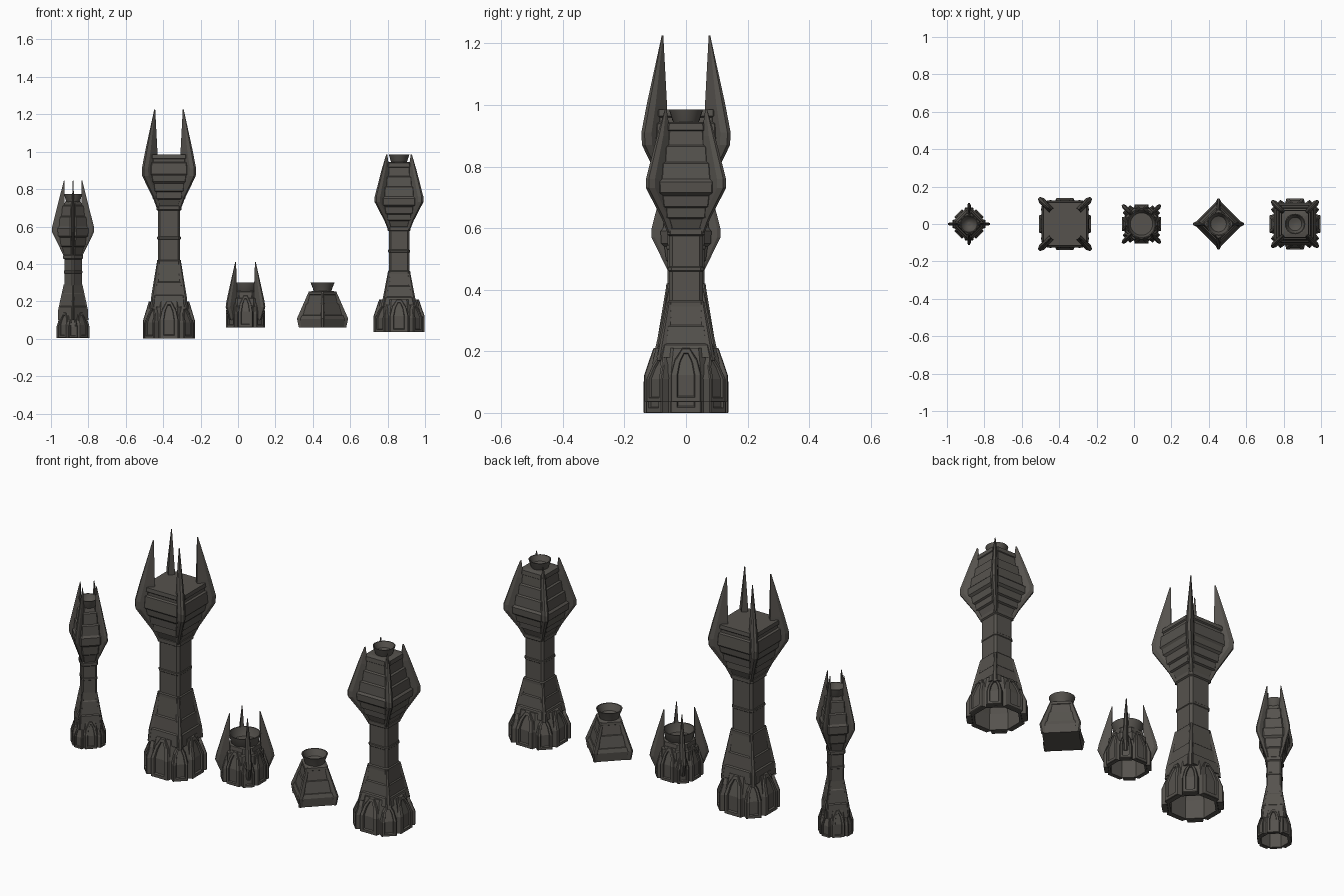
import bpy, bmesh, math
from mathutils import Matrix, Vector

stone = bpy.data.materials.new("dark_stone")
stone.diffuse_color = (0.092, 0.085, 0.075, 1)


def loft(name, rings, matrix, smooth=False):
    """Skin a list of equal-length closed rings and cap both ends with strips."""
    bm = bmesh.new()
    vs = [[bm.verts.new(p) for p in r] for r in rings]
    n = len(rings[0])
    for a, b in zip(vs, vs[1:]):
        for i in range(n):
            j = (i + 1) % n
            bm.faces.new((a[i], a[j], b[j], b[i]))
    for r in (vs[0], vs[-1]):
        for i in range(n // 2 - 1):
            bm.faces.new((r[i], r[i + 1], r[n - 2 - i], r[n - 1 - i]))
    bmesh.ops.recalc_face_normals(bm, faces=bm.faces)
    bm.transform(matrix)
    me = bpy.data.meshes.new(name)
    bm.to_mesh(me)
    bm.free()
    me.materials.append(stone)
    ob = bpy.data.objects.new(name, me)
    bpy.context.collection.objects.link(ob)
    if smooth:
        for p in me.polygons:
            p.use_smooth = True
        me.set_sharp_from_angle(angle=math.radians(40))


def square(h, z, c=0.2):
    """Square ring with chamfered corners; c is the chamfer as a share of h."""
    k = h * (1 - c)
    return [Vector(p) for p in ((h, -k, z), (h, k, z), (k, h, z), (-k, h, z),
                                (-h, k, z), (-h, -k, z), (-k, -h, z), (k, -h, z))]


def body(name, prof, m, c=0.2):
    loft(name, [square(h, z, c) for h, z in prof], m)


def bowl(name, prof, m):
    loft(name, [[Vector((r * math.cos(a * math.pi / 12), r * math.sin(a * math.pi / 12), z))
                 for a in range(24)] for r, z in prof], m, True)


def fins(name, prof, m):
    """Four corner blades; prof rows: z, inner x, outer x, half thickness."""
    for i in range(4):
        turn = Matrix.Rotation(math.pi / 4 + i * math.pi / 2, 4, 'Z')
        rings = []
        for z, a, b, t in prof:
            a, b = a * 1.414, b * 1.414 - t * 0.4
            s = max(a, b - t * 1.2)
            rings.append([Vector(p) for p in ((a, -t, z), (s, -t, z), (b, -t * .4, z),
                                              (b, t * .4, z), (s, t, z), (a, t, z))])
        loft(f"{name}_{i + 1}", rings, m @ turn)


def base(name, R, h, m):
    """Hollow eight-sided foot ringed with pointed arch niches."""
    oct_prof = [(.72, 1), (.87, .5), (.87, 0), (.78, 0), (.78, .5), (.62, .9)]
    body(name + "_shell", [(r * R, z * h) for r, z in oct_prof], m, 0.586)

    for i in range(8):
        corner = i % 2
        w, ph, pr = (.27 * R, .86 * h, 1.08 * R) if corner else (.35 * R, h, R)

        def arch(s, lift, inset):
            right = [(w, 0), (w, .5), (.72 * w, .8), (.25 * w, 1)]
            out = []
            for u, t in right + [(-u, t) for u, t in reversed(right)]:
                t = lift + t * (1 - lift * 2)
                r = pr - max(0, t - .5) * .44 * R - inset * R
                out.append(Vector((r, u * s, t * ph)))
            return out
        rings = [arch(1.1, 0, .2), arch(1.0, 0, .02), arch(.9, .01, 0),
                 arch(.62, .09, 0), arch(.55, .11, .06)]
        loft(f"{name}_arch_{i + 1}", rings, m @ Matrix.Rotation(i * math.pi / 4, 4, 'Z'))


def place(x, z=0, turned=False):
    m = Matrix.Translation((x, 0, z))
    if turned:  # corners on the axes, sizes given at the corners
        s = 1 / math.sqrt(2)
        m = m @ Matrix.Rotation(math.pi / 4, 4, 'Z') @ Matrix.Diagonal((s, s, 1, 1))
    return m


# Slim tower
m = place(-.882, 0, True)
base("slim_tower_base", .082, .135, place(-.882, .005) @ Matrix.Rotation(math.pi / 4, 4, 'Z'))
body("slim_tower_column", [(.088, .1), (.08, .17), (.073, .175), (.062, .24), (.057, .245),
     (.052, .285), (.052, .35), (.055, .352), (.055, .362), (.052, .364), (.052, .425),
     (.06, .43), (.06, .445), (.053, .45)], m)
body("slim_tower_head", [(.053, .44), (.07, .49), (.078, .495), (.085, .54), (.098, .55),
     (.1, .59), (.09, .6), (.085, .65), (.075, .655), (.068, .71), (.058, .715), (.05, .735)], m, .35)
fins("slim_tower_lower_fin", [(.1, .05, .085, .012), (.15, .05, .084, .012),
                              (.29, .035, .052, .007)], m)
fins("slim_tower_blade", [(.44, .03, .05, .007), (.57, .05, .116, .013), (.6, .05, .115, .013),
                          (.73, .046, .081, .009), (.845, .046, .05, .002)], m)
bowl("slim_tower_bowl", [(.025, .71), (.038, .735), (.048, .775), (.043, .775), (.03, .745),
                         (.01, .735)], place(-.882))

# Great tower
m = place(-.369)
base("great_tower_base", .138, .2, m)
body("great_tower_column", [(.1, .17), (.094, .23), (.087, .235), (.08, .30), (.074, .305),
     (.065, .40), (.065, .415), (.06, .42), (.06, .53), (.063, .533), (.063, .543),
     (.06, .546), (.06, .685), (.068, .69), (.068, .71), (.06, .715)], m)
body("great_tower_head", [(.06, .7), (.078, .745), (.088, .75), (.09, .785), (.1, .79),
     (.104, .83), (.114, .84), (.118, .87), (.126, .88), (.122, .94), (.112, .945),
     (.112, .96), (.118, .965), (.116, .985)], m, .25)
fins("great_tower_lower_fin", [(.16, .06, .1, .016), (.22, .06, .096, .016),
                               (.42, .045, .063, .008)], m)
fins("great_tower_blade", [(.7, .045, .066, .01), (.75, .05, .085, .014), (.87, .072, .143, .018),
                           (.91, .072, .145, .018), (1.0, .073, .128, .016),
                           (1.225, .075, .079, .002)], m)

# Spiked brazier
m = place(.04)
base("spiked_brazier_base", .105, .17, place(.04, .06))
body("spiked_brazier_collar", [(.085, .17), (.083, .215), (.074, .22), (.07, .25), (.06, .255)], m, .5)
fins("spiked_brazier_blade", [(.1, .06, .085, .012), (.17, .058, .106, .013), (.2, .055, .102, .013),
                              (.3, .053, .08, .009), (.41, .052, .055, .002)], m)
bowl("spiked_brazier_bowl", [(.04, .22), (.066, .25), (.078, .3), (.073, .3), (.06, .255),
                             (.035, .225), (.01, .22)], m)

# Pyramid brazier
m = place(.452, 0, True)
body("pyramid_brazier_body", [(.126, .06), (.132, .105), (.122, .125), (.116, .126), (.098, .185),
     (.09, .187), (.078, .235), (.082, .237), (.08, .25), (.06, .255)], m, .12)
fins("pyramid_brazier_ridge", [(.06, .08, .132, .018), (.108, .08, .142, .018),
                               (.252, .04, .077, .012)], m)
bowl("pyramid_brazier_bowl", [(.045, .245), (.052, .27), (.064, .3), (.058, .3), (.042, .268),
                              (.015, .257)], place(.452))

# Domed tower
m = place(.861)
base("domed_tower_base", .136, .175, place(.861, .035))
body("domed_tower_column", [(.096, .18), (.086, .22), (.08, .225), (.072, .28), (.067, .285),
     (.06, .345), (.06, .36), (.055, .365), (.055, .46), (.058, .463), (.058, .473),
     (.055, .476), (.055, .575), (.062, .58), (.062, .598), (.055, .6)], m)
body("domed_tower_head", [(.055, .59), (.07, .63), (.08, .635), (.083, .665), (.093, .67),
     (.098, .705), (.11, .715), (.112, .75), (.102, .76), (.097, .81), (.088, .815),
     (.083, .865), (.074, .87), (.07, .915), (.074, .918), (.072, .94), (.05, .945)], m, .25)
fins("domed_tower_lower_fin", [(.17, .06, .094, .015), (.21, .06, .088, .015),
                               (.36, .042, .059, .008)], m)
fins("domed_tower_blade", [(.585, .04, .06, .009), (.63, .045, .078, .012), (.73, .06, .13, .016),
                           (.76, .06, .13, .016), (.9, .058, .094, .011),
                           (.985, .064, .069, .002)], m)
bowl("domed_tower_bowl", [(.035, .93), (.044, .95), (.055, .985), (.05, .985), (.036, .957),
                          (.012, .948)], m)
